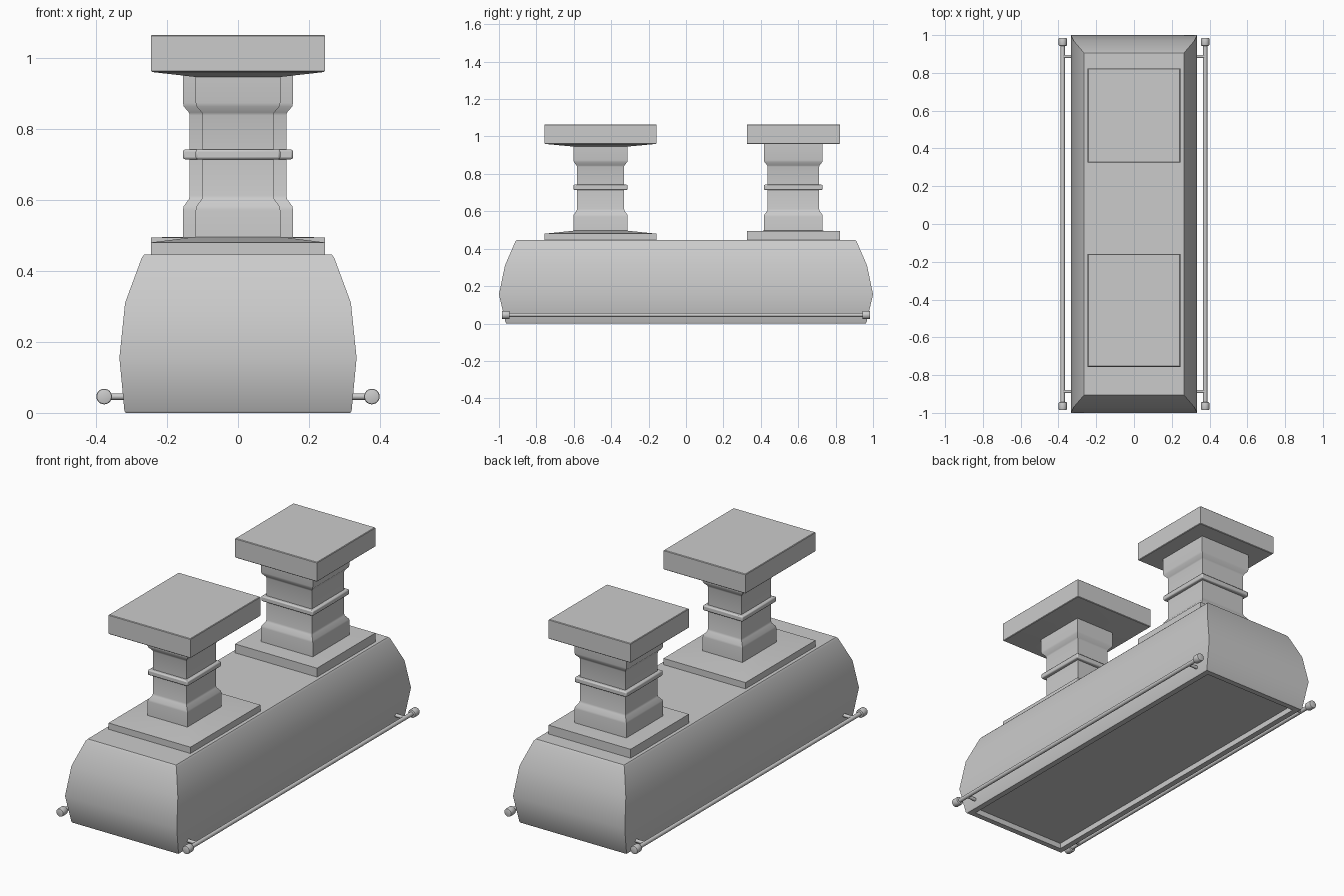
import bpy, bmesh, math
from mathutils import Matrix, Vector

if "Cube" in bpy.data.objects:
    bpy.data.objects.remove(bpy.data.objects["Cube"])


def finish(name, bm, angle=32):
    bmesh.ops.recalc_face_normals(bm, faces=bm.faces)
    me = bpy.data.meshes.new(name)
    bm.to_mesh(me)
    bm.free()
    for p in me.polygons:
        p.use_smooth = True
    me.set_sharp_from_angle(angle=math.radians(angle))
    ob = bpy.data.objects.new(name, me)
    bpy.context.collection.objects.link(ob)
    return ob


def loft(name, levels, cy=0.0, bevel=0.0):
    """Stack of rectangles (z, half_x, half_y), capped at both ends."""
    bm = bmesh.new()
    rings = []
    for z, hx, hy in levels:
        rings.append([bm.verts.new((sx * hx, cy + sy * hy, z))
                      for sx, sy in ((-1, -1), (1, -1), (1, 1), (-1, 1))])
    for a, b in zip(rings, rings[1:]):
        for i in range(4):
            j = (i + 1) % 4
            bm.faces.new((a[i], a[j], b[j], b[i]))
    bm.faces.new(rings[0][::-1])
    bm.faces.new(rings[-1])
    ob = finish(name, bm)
    if bevel:
        m = ob.modifiers.new("soft_edges", 'BEVEL')
        m.width = bevel
        m.segments = 2
        m.limit_method = 'ANGLE'
        m.angle_limit = math.radians(40)
    return ob


def rod(name, a, b, r, bevel=0.0):
    a, b = Vector(a), Vector(b)
    bm = bmesh.new()
    rot = (b - a).to_track_quat('Z', 'Y').to_matrix().to_4x4()
    bmesh.ops.create_cone(bm, cap_ends=True, segments=24, radius1=r, radius2=r,
                          depth=(b - a).length,
                          matrix=Matrix.Translation((a + b) / 2) @ rot)
    if bevel:
        rims = [e for e in bm.edges if any(len(f.verts) > 4 for f in e.link_faces)]
        bmesh.ops.bevel(bm, geom=rims, offset=bevel, segments=2,
                        affect='EDGES', profile=0.5)
    return finish(name, bm)


# Hood body, with shallow recess underneath
loft("hood_body", [(0.03, 0.285, 0.93), (0, 0.285, 0.93), (0, 0.316, 0.96),
                   (0.006, 0.32, 0.965), (0.155, 0.334, 1.0),
                   (0.31, 0.318, 0.968), (0.437, 0.271, 0.913),
                   (0.446, 0.264, 0.906)])


# Chimneys: plate, stepped pillar, ring moulding and square cap
def chimney(tag, cy, plate_hy, hx, hy, slope):
    PX, step = 0.245, 0.019
    loft(tag + "_base_plate", [(0.44, PX, plate_hy), (0.494 - slope, PX, plate_hy),
                               (0.496, hx, hy)], cy)
    profile = [(0.48, 0), (0.572, 0), (0.582, 0.1), (0.602, 0.88), (0.612, 1),
               (0.838, 1), (0.846, 0.88), (0.863, 0.12), (0.873, 0), (0.97, 0)]
    loft(tag + "_pillar", [(z, hx - step * t, hy - step * t) for z, t in profile], cy)
    loft(tag + "_ring", [(0.714, hx, hy), (0.742, hx, hy)], cy, 0.006)
    loft(tag + "_cap", [(0.96 - slope, hx, hy), (0.96, PX - 0.003, plate_hy - 0.003),
                        (0.963, PX, plate_hy), (1.062, PX, plate_hy),
                        (1.065, PX - 0.003, plate_hy - 0.003)], cy)


chimney("front_chimney", -0.457, 0.299, 0.119, 0.145, 0.014)
chimney("back_chimney", 0.574, 0.249, 0.155, 0.157, 0.0)

# Side rails with end knobs and brackets
for s, side in ((1, "right"), (-1, "left")):
    x, z = s * 0.377, 0.046
    rod(side + "_rail", (x, -0.96, z), (x, 0.96, z), 0.011)
    for e, end in ((-1, "front"), (1, "back")):
        rod(f"{side}_{end}_knob", (x, e * 0.943, z), (x, e * 0.985, z), 0.022, 0.005)
        rod(f"{side}_{end}_bracket", (s * 0.31, e * 0.887, z), (x, e * 0.887, z), 0.009)
